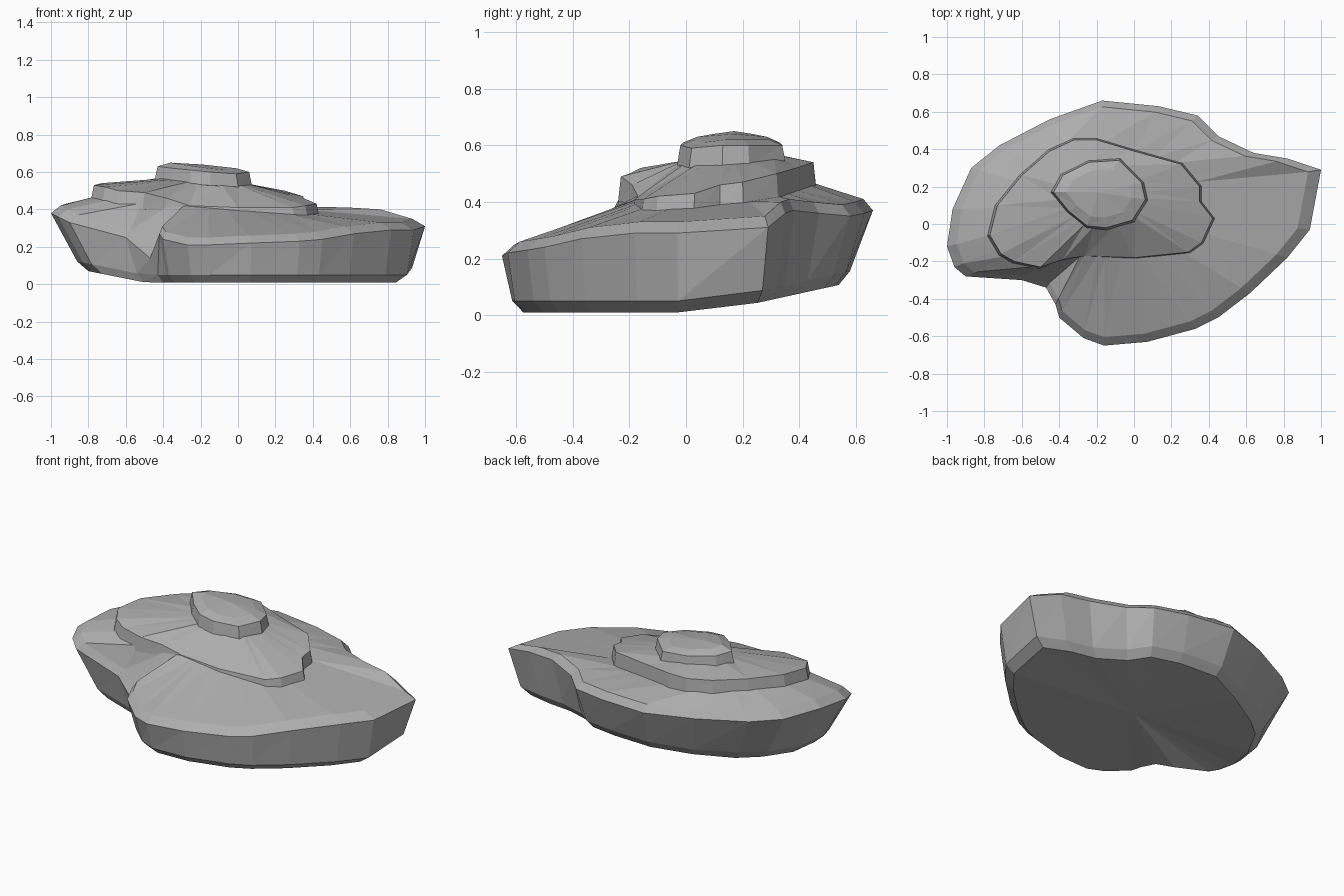
import bpy
import math
from mathutils import Vector
from mathutils.geometry import intersect_line_line_2d

cube = bpy.data.objects.get("Cube")
if cube:
    bpy.data.objects.remove(cube, do_unlink=True)

stone = bpy.data.materials.new("grey_stone")
stone.use_nodes = True
STONE = (0.42, 0.42, 0.42, 1)
stone.diffuse_color = STONE
stone.node_tree.nodes["Principled BSDF"].inputs["Base Color"].default_value = STONE


def outline(points):
    """Rim points given in hundredths of a unit."""
    return [Vector(p) / 100 for p in points]


def shrink(ring, factor, centre, height):
    """Copy a ring scaled in plan, with a height rule taking the new point and the old one."""
    result = []
    for p in ring:
        q = centre + (p - centre) * factor
        q.z = height(q, p)
        result.append(q)
    return result


def project(ring, target, centre, height):
    """Slide each ring point along its ray from the centre onto the target outline."""
    result = []
    for p in ring:
        far = centre.xy + (p.xy - centre.xy) * 3
        for a, b in zip(target, target[1:] + target[:1]):
            hit = intersect_line_line_2d(centre.xy, far, a.xy, b.xy)
            if hit:
                q = Vector((hit.x, hit.y, 0))
                q.z = height(q)
                result.append(q)
                break
        else:
            result.append(centre.copy())
    return result


def loft(name, rings, floor, crown):
    """Skin stacked rings, closing both ends with a fan."""
    n = len(rings[0])
    verts = [p for ring in rings for p in ring] + [floor, crown]
    faces = []
    for i in range(n):
        j = (i + 1) % n
        for k in range(len(rings) - 1):
            a, b = k * n + i, k * n + j
            faces += [(a, b, b + n), (a, b + n, a + n)]
        top = (len(rings) - 1) * n
        faces += [(j, i, len(verts) - 2), (top + i, top + j, len(verts) - 1)]
    mesh = bpy.data.meshes.new(name)
    mesh.from_pydata(verts, [], faces)
    mesh.materials.append(stone)
    obj = bpy.data.objects.new(name, mesh)
    bpy.context.collection.objects.link(obj)
    return obj


# Rims of the three stacked slabs, counter-clockwise
base_rim = outline([
    (-100, -12, 38), (-96, -23, 36), (-90, -28, 33), (-60, -30, 25),
    (-47, -34, 14), (-42, -43, 27), (-40, -50, 24), (-27, -61, 21),
    (-16, -65, 21), (7, -63, 22), (33, -56, 23), (45, -50, 24),
    (62, -37, 27), (82, -18, 29), (94, -3, 29), (100, 29, 31),
    (82, 35, 36), (64, 38, 37), (45, 47, 36), (34, 58, 35),
    (13, 63, 36), (-17, 66, 37), (-45, 56, 37), (-72, 42, 37),
    (-87, 30, 38), (-97, 8, 39)])
shelf_rim = outline([
    (-77, -6, 53), (-71, -16, 52), (-64, -20, 50), (-50, -23, 49),
    (-38, -19, 46), (-26, -17, 42), (0, -18, 41), (29, -15, 41),
    (36, -10, 42), (42, 3, 43), (35, 12, 46), (35, 20, 47),
    (25, 32, 50), (0, 39, 52), (-20, 45, 54), (-32, 45, 54),
    (-45, 39, 54), (-60, 26, 54), (-73, 10, 54)])
cap_rim = outline([
    (-43, 17, 63), (-35, 7, 62), (-25, -1, 61), (-15, -2, 60),
    (-1, 2, 59), (6, 13, 60), (4, 22, 60), (-8, 34, 60),
    (-24, 33, 61), (-38, 26, 62)])

middle = Vector((-0.15, 0.1, 0))
origin = Vector((0, 0, 0))


def underside(q):
    return 0.01 + 0.22 * max(0, q.y - 0.1) + 0.2 * max(0, -q.x - 0.5)


def shelf_foot(q):
    return 0.41 - 0.08 * q.x + 0.08 * q.y


def lower_ring(inset, lift):
    ring = []
    for p in base_rim:
        q = p * (inset - 0.1 * max(0, -p.x) - 0.1 * max(0, p.y))
        q.z = underside(q) + lift
        ring.append(q)
    return ring


# Broad base slab: sloping underside, rim, bevelled edge and rising top
bevel = shrink(base_rim, 0.94, middle, lambda q, p: p.z + 0.04)
foot = project(base_rim, shelf_rim, middle, shelf_foot)
loft("base_slab",
     [lower_ring(0.9, 0), lower_ring(0.96, 0.04), base_rim, bevel, foot],
     Vector((0, 0, 0.05)), Vector((-0.15, 0.1, 0.42)))

# Middle shelf, rising gently towards the cap
loft("middle_shelf",
     [shrink(shelf_rim, 1.03, middle, lambda q, p: min(shelf_foot(q), p.z) - 0.03),
      shelf_rim,
      project(shelf_rim, cap_rim, Vector((-0.17, 0.15, 0)),
              lambda q: 0.53 - 0.07 * q.x + 0.06 * q.y)],
     Vector((-0.15, 0.1, 0.38)), Vector((-0.17, 0.15, 0.55)))

# Small cap stone with a low crown
peak = Vector((-0.19, 0.17, 0))
loft("cap_stone",
     [shrink(cap_rim, 1.06, peak, lambda q, p: 0.52 - 0.07 * q.x + 0.06 * q.y),
      cap_rim,
      shrink(cap_rim, 0.72, peak, lambda q, p: p.z + 0.02)],
     Vector((-0.19, 0.17, 0.5)), Vector((-0.19, 0.17, 0.64)))
